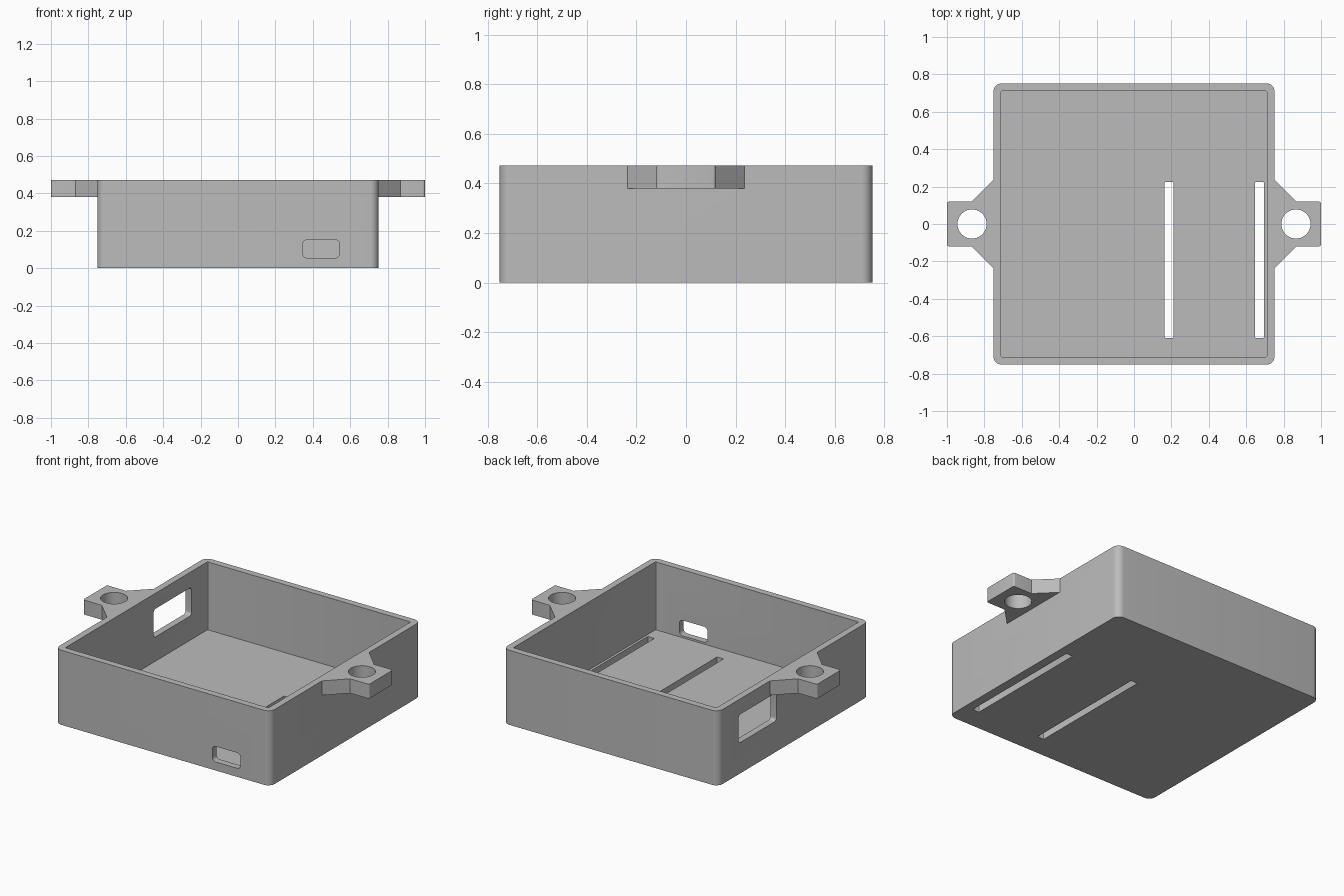
import bpy
import bmesh
from math import cos, sin, pi, radians
from mathutils import Matrix, Vector

cube = bpy.data.objects.get("Cube")
if cube:
    bpy.data.objects.remove(cube, do_unlink=True)

grey = bpy.data.materials.new("plain grey")
grey.use_nodes = True
grey.diffuse_color = (0.5, 0.5, 0.5, 1)
grey.node_tree.nodes["Principled BSDF"].inputs["Base Color"].default_value = (0.5, 0.5, 0.5, 1)

HALF, WALL, FLOOR, TOP = 0.752, 0.042, 0.042, 0.471


def rounded_rect(u0, u1, v0, v1, r, steps=8):
    """Outline of a rectangle with rounded corners, counter-clockwise."""
    if r == 0:
        return [(u0, v0), (u1, v0), (u1, v1), (u0, v1)]
    corners = [(u1 - r, v1 - r), (u0 + r, v1 - r), (u0 + r, v0 + r), (u1 - r, v0 + r)]
    return [(cu + r * cos(a), cv + r * sin(a))
            for i, (cu, cv) in enumerate(corners)
            for a in [(i + k / steps) * pi / 2 for k in range(steps + 1)]]


def prism(name, outline, low, high, axis="Z"):
    """Extrude a flat outline from low to high along an axis."""
    place = {"Z": lambda u, v, w: (u, v, w),
             "Y": lambda u, v, w: (u, w, v),
             "X": lambda u, v, w: (w, u, v)}[axis]
    bm = bmesh.new()
    face = bm.faces.new([bm.verts.new(place(u, v, low)) for u, v in outline])
    grown = bmesh.ops.extrude_face_region(bm, geom=[face])["geom"]
    shift = Vector(place(0, 0, high - low))
    bmesh.ops.translate(bm, vec=shift, verts=[g for g in grown if isinstance(g, bmesh.types.BMVert)])
    bmesh.ops.recalc_face_normals(bm, faces=bm.faces)
    mesh = bpy.data.meshes.new(name)
    bm.to_mesh(mesh)
    bm.free()
    mesh.materials.append(grey)
    obj = bpy.data.objects.new(name, mesh)
    bpy.context.collection.objects.link(obj)
    return obj


def combine(target, tool, operation):
    """Apply a boolean and discard the tool."""
    tool.hide_render = True
    mod = target.modifiers.new(tool.name, "BOOLEAN")
    mod.operation, mod.solver, mod.object = operation, "EXACT", tool
    bpy.context.view_layer.objects.active = target
    bpy.ops.object.modifier_apply(modifier=mod.name)
    bpy.data.objects.remove(tool, do_unlink=True)


# Outer body with rounded upright corners
tray = prism("tray", rounded_rect(-HALF, HALF, -HALF, HALF, 0.045), 0, TOP)

# Mounting ears with flared roots and a screw hole each
for side in (-1, 1):
    tip = rounded_rect(0.9, 1.0, -0.12, 0.12, 0.012, 4)
    tip = [p for p in tip if p[0] > 0.95]
    upper = [p for p in tip if p[1] > 0]
    lower = [p for p in tip if p[1] < 0]
    outline = lower + upper + [(0.868, 0.12), (HALF, 0.235), (0.73, 0.235),
                               (0.73, -0.235), (HALF, -0.235), (0.868, -0.12)]
    ear = prism("mounting_ear", [(side * x, y) for x, y in outline], 0.38, TOP)
    combine(tray, ear, "UNION")
    hole = [(side * 0.866 + 0.078 * cos(k * pi / 24), 0.078 * sin(k * pi / 24)) for k in range(48)]
    combine(tray, prism("screw_hole", hole, 0.3, 0.6), "DIFFERENCE")

# Hollow interior
INNER = HALF - WALL
combine(tray, prism("interior", rounded_rect(-INNER, INNER, -INNER, INNER, 0.006, 3),
                    FLOOR, 0.6), "DIFFERENCE")

# Two long slots through the floor
for x in (0.187, 0.671):
    slot = rounded_rect(x - 0.023, x + 0.023, -0.61, 0.225, 0.004, 2)
    combine(tray, prism("floor_slot", slot, -0.1, 0.1), "DIFFERENCE")

# Small port in the front wall, larger window in one side wall
port = rounded_rect(0.347, 0.543, 0.054, 0.152, 0.024)
combine(tray, prism("front_port", port, -0.9, -0.6, "Y"), "DIFFERENCE")
window = rounded_rect(0.172, 0.55, 0.195, 0.373, 0.02)
combine(tray, prism("side_window", window, -0.9, -0.6, "X"), "DIFFERENCE")

# Tidy shading
bpy.ops.object.select_all(action="DESELECT")
tray.select_set(True)
bpy.context.view_layer.objects.active = tray
bpy.ops.object.shade_smooth_by_angle(angle=radians(30))
